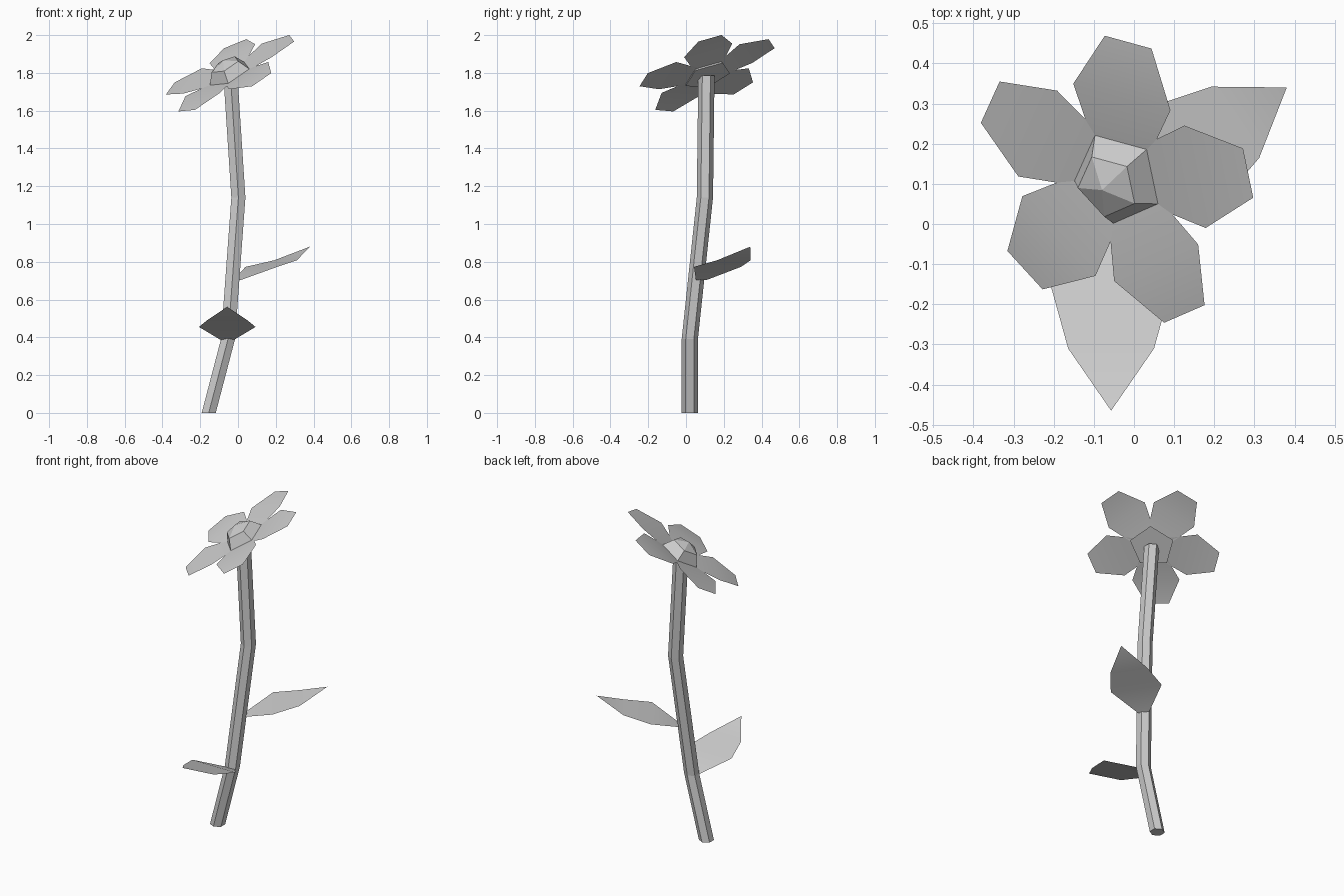
import bpy, math
from mathutils import Vector, Matrix

if "Cube" in bpy.data.objects:
    bpy.data.objects.remove(bpy.data.objects["Cube"])


def make(name, verts, faces, smooth=False):
    me = bpy.data.meshes.new(name)
    me.from_pydata([tuple(v) for v in verts], [], faces)
    me.update()
    ob = bpy.data.objects.new(name, me)
    bpy.context.collection.objects.link(ob)
    for p in me.polygons:
        p.use_smooth = smooth
    return ob


def lofted(name, rings, apex=None):
    """Skin equal-sized rings, cap the bottom, end in an apex or a cap."""
    n = len(rings[0])
    verts = [v for r in rings for v in r]
    faces = [tuple(range(n))[::-1]]
    for k in range(len(rings) - 1):
        for i in range(n):
            j = (i + 1) % n
            faces.append((k*n + i, k*n + j, (k+1)*n + j, (k+1)*n + i))
    top = (len(rings) - 1) * n
    if apex is None:
        faces.append(tuple(range(top, top + n)))
    else:
        verts.append(apex)
        faces += [(top + i, top + (i + 1) % n, len(verts) - 1) for i in range(n)]
    return make(name, verts, faces)


def blade(name, profile, matrix):
    """Thin sheet along +x from (distance, half width, height) stations."""
    verts, faces, prev = [], [], None
    for d, w, h in profile:
        cur = [len(verts)] if w == 0 else [len(verts), len(verts) + 1]
        verts += [matrix @ Vector((d, s * w, h)) for s in ((-1, 1) if w else (0,))]
        if prev:
            faces.append(tuple([prev[0]] + cur + [prev[1]]))
        prev = cur
    return make(name, verts, faces, smooth=True)


# Stem: bent six-sided tube
path = [(-0.155, 0.02, 0), (-0.053, 0.02, 0.39), (0.002, 0.10, 1.14), (-0.04, 0.108, 1.785)]
lofted("stem", [[Vector(p) + Vector((0.043 * math.cos(a), 0.043 * math.sin(a), 0))
                 for a in (math.radians(30 + 60 * i) for i in range(6))] for p in path])

# Leaves: the same blade placed twice
leaf = [(0, 0.033, 0), (0.155, 0.15, 0.07), (0.31, 0.107, 0.105), (0.465, 0, 0.177)]
for name, pos, ang in (("lower_leaf", (-0.057, 0, 0.385), -90),
                       ("upper_leaf", (-0.005, 0.08, 0.703), 34)):
    blade(name, leaf, Matrix.Translation(pos) @ Matrix.Rotation(math.radians(ang), 4, 'Z'))

# Tilted frame of the flower head
n = Vector((-0.52, -0.389, 1)).normalized()
e1 = Vector((1, 0, 0.52)).normalized()
e2 = n.cross(e1)
head = Matrix.Translation((-0.036, 0.117, 1.783)) @ Matrix((e1, e2, n)).transposed().to_4x4()

# Petals
petal = [(0.02, 0.055, 0), (0.23, 0.135, 0.032), (0.377, 0.065, 0.025)]
for i in range(5):
    blade(f"petal_{i + 1}", petal, head @ Matrix.Rotation(math.radians(2.9 + 72 * i), 4, 'Z'))

# Flower centre: five-sided dome
lofted("flower_centre",
       [[head @ Vector((r * math.cos(a), r * math.sin(a), h))
         for a in (math.radians(-33 + 72 * i) for i in range(5))]
        for r, h in ((0.13, 0), (0.083, 0.071))],
       head @ Vector((0, 0, 0.1)))
